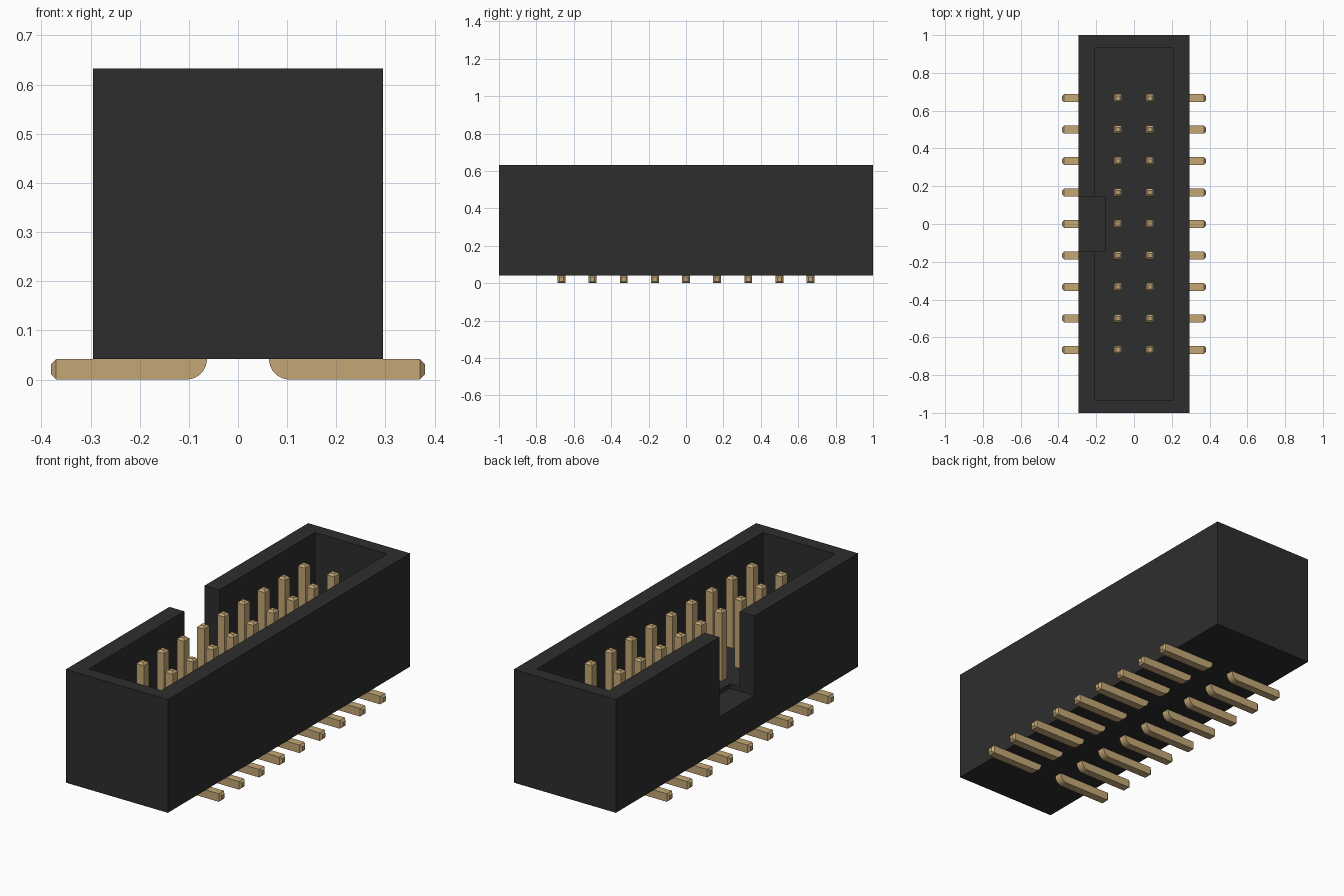
import bpy
import bmesh
from math import sin, cos, pi, radians

default = bpy.data.objects.get("Cube")
if default:
    bpy.data.objects.remove(default, do_unlink=True)


def make_material(name, rgb, metallic=0.0):
    mat = bpy.data.materials.new(name)
    mat.use_nodes = True
    mat.diffuse_color = (*rgb, 1)
    mat.node_tree.nodes["Principled BSDF"].inputs["Base Color"].default_value = (*rgb, 1)
    return mat


black = make_material("black plastic", (0.027, 0.027, 0.027))
gold = make_material("gold metal", (0.55, 0.39, 0.18))


def add_object(name, bm, mat):
    bmesh.ops.recalc_face_normals(bm, faces=bm.faces)
    mesh = bpy.data.meshes.new(name)
    bm.to_mesh(mesh)
    bm.free()
    mesh.materials.append(mat)
    obj = bpy.data.objects.new(name, mesh)
    bpy.context.collection.objects.link(obj)
    return obj


def box(name, low, high, mat):
    bm = bmesh.new()
    bmesh.ops.create_cube(bm, size=1)
    for v in bm.verts:
        v.co = [a + (c + 0.5) * (b - a) for a, b, c in zip(low, high, v.co)]
    return add_object(name, bm, mat)


# Shroud: a block with a deep cavity and a key slot through the -x wall
TOP, BASE, FLOOR, SLOT = 0.633, 0.042, 0.24, 0.217
shroud = box("shroud", (-0.295, -1, BASE), (0.295, 1, TOP), black)
cutters = [
    box("cavity_cutter", (-0.209, -0.932, FLOOR), (0.209, 0.932, 1), black),
    box("key_slot_cutter", (-0.4, -0.145, SLOT), (-0.152, 0.145, 1.1), black),
]
for cutter in cutters:
    mod = shroud.modifiers.new(cutter.name, "BOOLEAN")
    mod.operation = "DIFFERENCE"
    mod.solver = "EXACT"
    mod.object = cutter
    cutter.hide_render = True
    cutter.hide_set(True)

# Contact: square wire swept along a leg, a tight bend and an upright pin
WIRE, INNER_X, TIP_X, PIN_TOP, CHAMFER = 0.042, 0.105, 0.38, 0.605, 0.01
HALF = WIRE / 2


def ring(bm, inner, outer, half):
    return [bm.verts.new((p[0], y, p[1]))
            for p, y in ((inner, -half), (inner, half), (outer, half), (outer, -half))]


bm = bmesh.new()
small = HALF - CHAMFER
rings = [
    ring(bm, (TIP_X, WIRE - CHAMFER), (TIP_X, CHAMFER), small),
    ring(bm, (TIP_X - CHAMFER, WIRE), (TIP_X - CHAMFER, 0), HALF),
]
STEPS = 8
for i in range(STEPS + 1):
    a = i / STEPS * pi / 2
    rings.append(ring(bm, (INNER_X, WIRE),
                      (INNER_X - WIRE * sin(a), WIRE - WIRE * cos(a)), HALF))
rings += [
    ring(bm, (INNER_X, PIN_TOP - CHAMFER), (INNER_X - WIRE, PIN_TOP - CHAMFER), HALF),
    ring(bm, (INNER_X - CHAMFER, PIN_TOP), (INNER_X - WIRE + CHAMFER, PIN_TOP), small),
]
for r, s in zip(rings, rings[1:]):
    for k in range(4):
        n = (k + 1) % 4
        bm.faces.new((r[k], r[n], s[n], s[k]))
bm.faces.new(rings[0])
bm.faces.new(rings[-1])
bmesh.ops.remove_doubles(bm, verts=bm.verts, dist=0.0001)
contact = add_object("contact_left_1", bm, gold)
contact.data.shade_smooth()
contact.data.set_sharp_from_angle(angle=radians(30))

# Two mirrored rows of nine contacts
PITCH, COUNT = 0.1665, 9
for side, turn in (("left", 0), ("right", pi)):
    for i in range(COUNT):
        name = f"contact_{side}_{i + 1}"
        obj = contact
        if name != contact.name:
            obj = bpy.data.objects.new(name, contact.data)
            bpy.context.collection.objects.link(obj)
        obj.location.y = (i - (COUNT - 1) / 2) * PITCH
        obj.rotation_euler.z = turn
